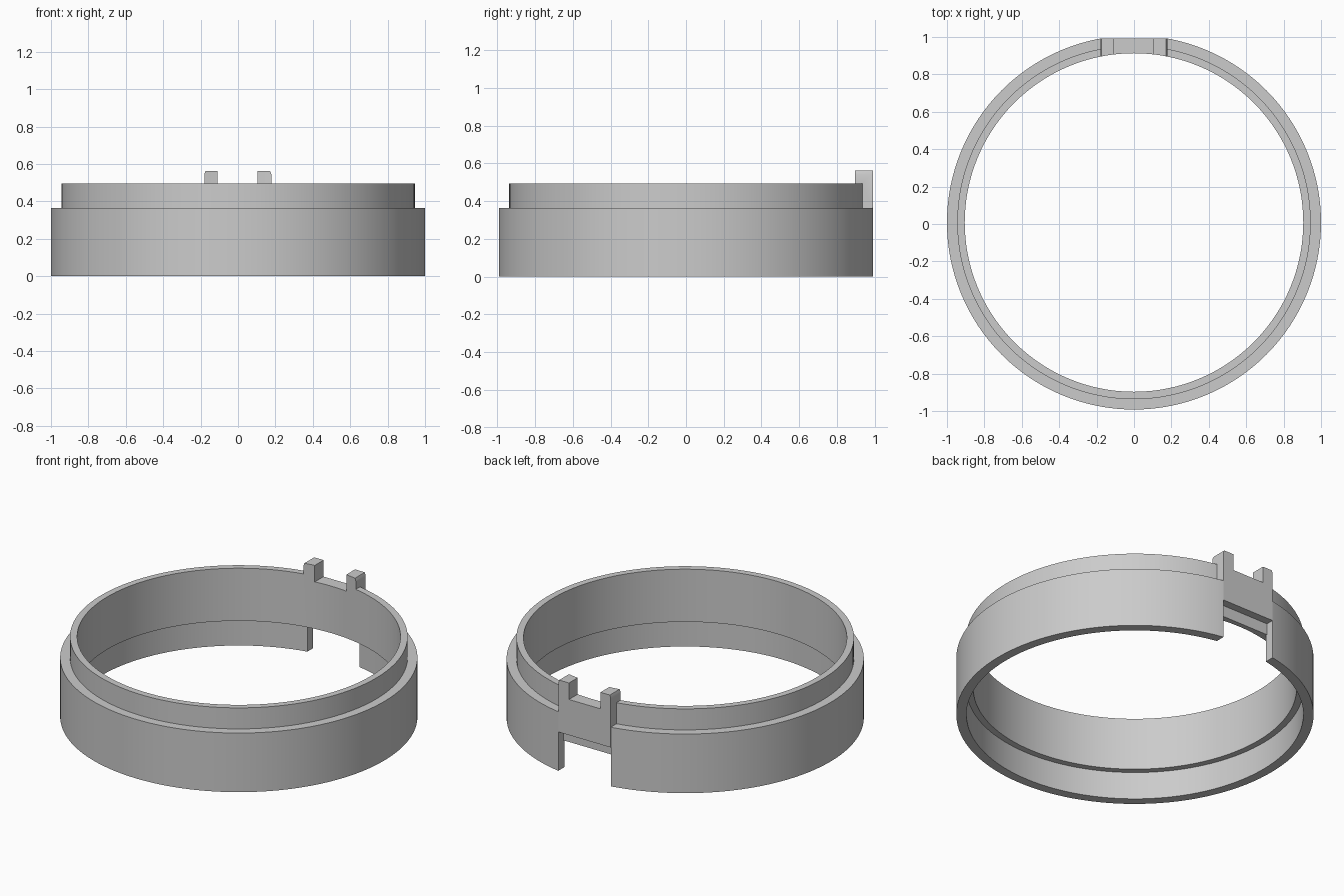
import bpy, bmesh, math

if "Cube" in bpy.data.objects:
    bpy.data.objects.remove(bpy.data.objects["Cube"], do_unlink=True)

SEGMENTS = 128
RING_Y = 0.008          # ring axis, shifted because the back is cut flat
BACK_Y = 0.992          # flat back face
LEFT, RIGHT = 0.178, -0.18
TAB_LEFT, TAB_RIGHT = 0.105, -0.11

grey = bpy.data.materials.new("grey plastic")
grey.use_nodes = True
grey.diffuse_color = (0.6, 0.6, 0.6, 1)
grey.node_tree.nodes["Principled BSDF"].inputs["Base Color"].default_value = (0.6, 0.6, 0.6, 1)


def add_object(name, bm):
    bmesh.ops.recalc_face_normals(bm, faces=bm.faces)
    mesh = bpy.data.meshes.new(name)
    bm.to_mesh(mesh)
    bm.free()
    mesh.materials.append(grey)
    obj = bpy.data.objects.new(name, mesh)
    bpy.context.collection.objects.link(obj)
    return obj


def lathe(name, profile):
    """Solid of revolution from (radius, z) points, capped at both ends."""
    bm = bmesh.new()
    rings = []
    for r, z in profile:
        angles = [2 * math.pi * i / SEGMENTS for i in range(SEGMENTS)]
        rings.append([bm.verts.new((r * math.cos(a), RING_Y + r * math.sin(a), z)) for a in angles])
    for low, high in zip(rings, rings[1:]):
        for i in range(SEGMENTS):
            j = (i + 1) % SEGMENTS
            bm.faces.new((low[i], low[j], high[j], high[i]))
    bm.faces.new(rings[0])
    bm.faces.new(rings[-1])
    return add_object(name, bm)


def prism(name, outline, y0, y1):
    """Extrude an (x, z) outline from y0 to y1."""
    bm = bmesh.new()
    face = bm.faces.new([bm.verts.new((x, y0, z)) for x, z in outline])
    new = bmesh.ops.extrude_face_region(bm, geom=[face])["geom"]
    verts = [v for v in new if isinstance(v, bmesh.types.BMVert)]
    bmesh.ops.translate(bm, verts=verts, vec=(0, y1 - y0, 0))
    return add_object(name, bm)


def box(name, x0, x1, y0, y1, z0, z1):
    return prism(name, [(x0, z0), (x1, z0), (x1, z1), (x0, z1)], y0, y1)


def combine(target, other, operation):
    mod = target.modifiers.new(operation, "BOOLEAN")
    mod.operation = operation
    mod.solver = "EXACT"
    mod.object = other
    bpy.context.view_layer.objects.active = target
    bpy.ops.object.modifier_apply(modifier=mod.name)
    bpy.data.objects.remove(other, do_unlink=True)


# Stepped collar, solid until it is bored out
collar = lathe("stepped_collar", [(1, 0), (1, 0.365), (0.945, 0.365), (0.945, 0.495)])

# Flat-backed clasp block with slightly tapered top corners
clasp = prism("clasp_block", [(RIGHT, 0.2), (LEFT, 0.2), (LEFT, 0.545), (LEFT - 0.006, 0.562),
                              (RIGHT + 0.006, 0.562), (RIGHT, 0.545)], 0.7, 1.05)
combine(collar, clasp, "UNION")

# Flat back, gap between the tabs, stepped notch below the clasp, stepped bore
cutters = [
    box("back_cut", -0.4, 0.4, BACK_Y, 1.2, -0.2, 0.8),
    box("tab_gap", TAB_RIGHT, TAB_LEFT, 0.6, 1.2, 0.46, 0.8),
    box("outer_notch", RIGHT, LEFT, 0.943, 1.2, -0.2, 0.24),
    box("lower_notch", RIGHT, LEFT, 0.6, 1.2, -0.2, 0.17),
    lathe("bore", [(0.943, -0.3), (0.943, 0.17), (0.905, 0.17), (0.905, 0.9)]),
]
for cutter in cutters:
    combine(collar, cutter, "DIFFERENCE")

bpy.ops.object.select_all(action="DESELECT")
collar.select_set(True)
bpy.context.view_layer.objects.active = collar
bpy.ops.object.shade_smooth_by_angle(angle=math.radians(25))
